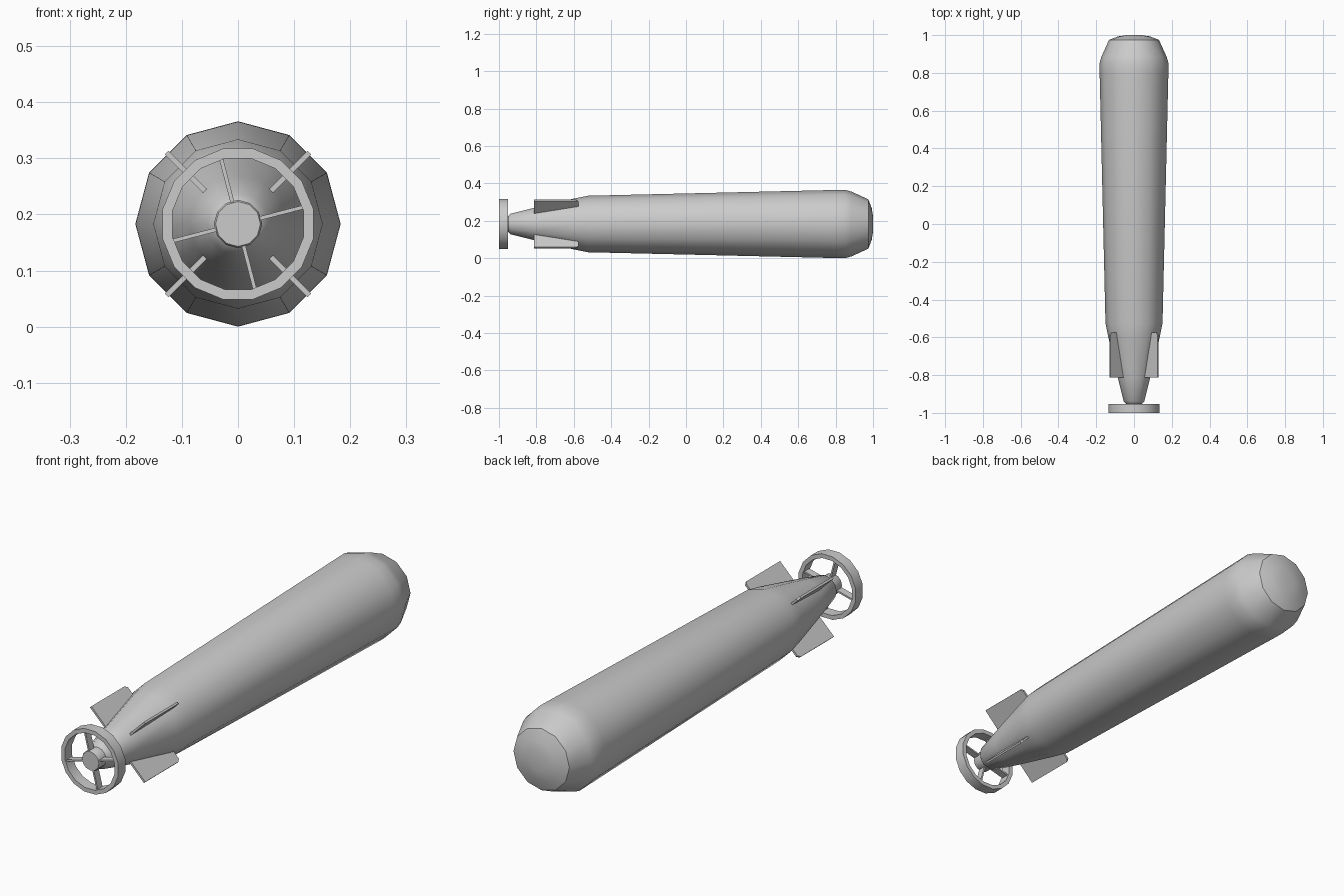
import bpy, bmesh, math
from mathutils import Matrix, Vector

if "Cube" in bpy.data.objects:
    bpy.data.objects.remove(bpy.data.objects["Cube"])

AXIS_Z = 0.183


def finish(name, bm, smooth_angle=None):
    bmesh.ops.recalc_face_normals(bm, faces=bm.faces)
    bmesh.ops.translate(bm, verts=bm.verts, vec=(0, 0, AXIS_Z))
    mesh = bpy.data.meshes.new(name)
    bm.to_mesh(mesh)
    bm.free()
    ob = bpy.data.objects.new(name, mesh)
    bpy.context.collection.objects.link(ob)
    if smooth_angle:
        bpy.ops.object.select_all(action='DESELECT')
        bpy.context.view_layer.objects.active = ob
        ob.select_set(True)
        bpy.ops.object.shade_smooth_by_angle(angle=math.radians(smooth_angle))
    return ob


def lathe(name, profile, sides, offset=0.0, closed=False, smooth_angle=40):
    """Revolve (y, radius) points around the long axis."""
    bm = bmesh.new()
    rings = []
    for y, r in profile:
        angles = [math.radians(offset) + math.tau * i / sides for i in range(sides)]
        rings.append([bm.verts.new((r * math.cos(a), y, r * math.sin(a))) for a in angles])
    pairs = list(zip(rings, rings[1:]))
    if closed:
        pairs.append((rings[-1], rings[0]))
    else:
        bm.faces.new(rings[0])
        bm.faces.new(rings[-1])
    for a, b in pairs:
        for i in range(sides):
            j = (i + 1) % sides
            bm.faces.new((a[i], a[j], b[j], b[i]))
    return finish(name, bm, smooth_angle)


def plate(name, outline, thickness, angle, pitch=0.0):
    """Thin plate from a (radius, y) outline, turned about the long axis."""
    bm = bmesh.new()
    face = bm.faces.new([bm.verts.new((r, y, -thickness / 2)) for r, y in outline])
    ext = bmesh.ops.extrude_face_region(bm, geom=[face])
    top = [v for v in ext["geom"] if isinstance(v, bmesh.types.BMVert)]
    bmesh.ops.translate(bm, verts=top, vec=(0, 0, thickness))
    bmesh.ops.rotate(bm, verts=bm.verts, cent=(0, 0, 0),
                     matrix=Matrix.Rotation(-math.radians(angle), 3, 'Y'))
    return finish(name, bm)


# Hull: tapered twelve-sided body with blunt nose and conical tail
lathe("hull", [(-0.95, 0.043), (-0.938, 0.055), (-0.81, 0.087), (-0.60, 0.136),
               (-0.525, 0.151), (0.80, 0.182), (0.85, 0.183), (0.885, 0.173),
               (0.975, 0.132), (0.993, 0.085), (1.0, 0.04)], 12)

# Propeller hub
lathe("propeller_hub", [(-0.995, 0.040), (-0.99, 0.043), (-0.94, 0.043)], 12)

# Shroud ring around the propeller
lathe("propeller_ring", [(-1.0, 0.137), (-0.952, 0.137), (-0.952, 0.119), (-1.0, 0.119)],
      16, offset=11.25, closed=True)

# Tail fins on the diagonals, propeller blades turned slightly
fin = [(0.06, -0.812), (0.180, -0.812), (0.180, -0.588), (0.170, -0.575), (0.09, -0.575)]
blade = [(0.03, -0.992), (0.125, -0.992), (0.125, -0.96), (0.03, -0.96)]
for i in range(4):
    plate(f"tail_fin_{i + 1}", fin, 0.009, 45 + 90 * i)
    plate(f"propeller_blade_{i + 1}", blade, 0.007, 14.5 + 90 * i)
